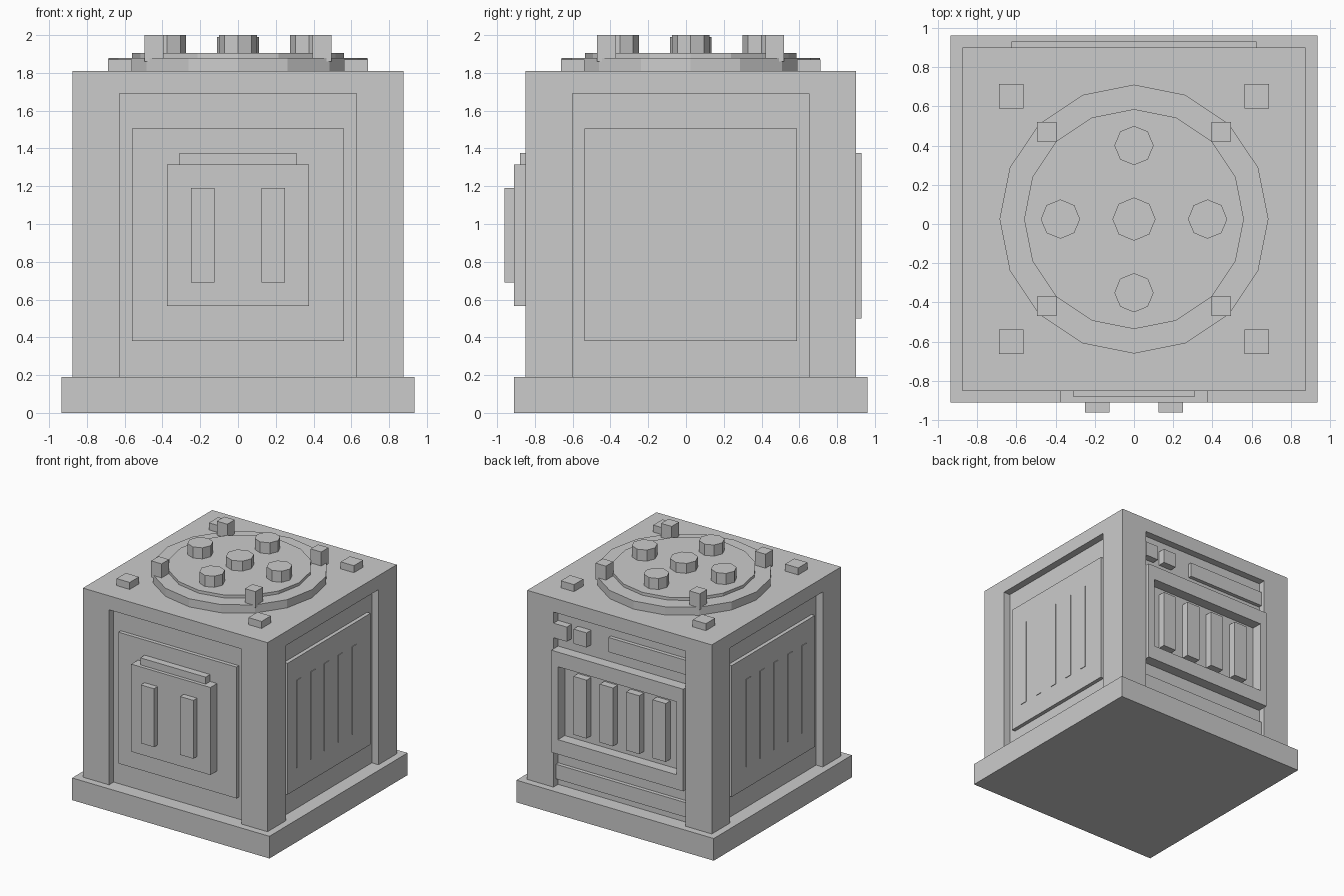
import bpy
import math

if "Cube" in bpy.data.objects:
    bpy.data.objects.remove(bpy.data.objects["Cube"])

CY = 0.025  # body centre in y
grey = bpy.data.materials.new("grey")
grey.diffuse_color = (0.6, 0.6, 0.6, 1)
grey.use_nodes = True
grey.node_tree.nodes["Principled BSDF"].inputs["Base Color"].default_value = grey.diffuse_color


def box(name, x, y, z):
    """Box from (min, max) ranges on each axis."""
    bpy.ops.mesh.primitive_cube_add(size=1, location=[sum(r) / 2 for r in (x, y, z)])
    ob = bpy.context.object
    ob.name = name
    ob.scale = [abs(r[1] - r[0]) for r in (x, y, z)]
    bpy.ops.object.transform_apply(location=False, rotation=False, scale=True)
    ob.data.materials.append(grey)
    return ob


def disc(name, x, y, r, z0, z1, sides):
    """Upright prism with a corner on the x axis."""
    bpy.ops.mesh.primitive_cylinder_add(vertices=sides, radius=r, depth=z1 - z0,
                                        location=(x, y, (z0 + z1) / 2))
    ob = bpy.context.object
    ob.name = name
    ob.data.materials.append(grey)
    return ob


def span(c, half):
    return (c - half, c + half)


def cut(target, cutter):
    m = target.modifiers.new("cut", 'BOOLEAN')
    m.operation = 'DIFFERENCE'
    m.solver = 'EXACT'
    m.object = cutter
    cutter.hide_render = True
    cutter.hide_set(True)


# Base and body with a recess in each side
box("base", (-.935, .935), (-.91, .96), (0, .19))
body = box("body", (-.875, .875), (-.85, .90), (.19, 1.81))
recess_z = (.1, 1.69)
cut(body, box("front_recess_cutter", (-.627, .627), (-1, -.7875), recess_z))
cut(body, box("back_recess_cutter", (-.627, .627), (.8375, 1.1), recess_z))
for side, s in (("right", 1), ("left", -1)):
    cut(body, box(side + "_recess_cutter", (s * .8125, s * 1.1), span(CY, .627), recess_z))

# Front: panel, raised box, lip and two bars
box("front_panel", (-.56, .56), (-.82, -.77), (.38, 1.505))
box("front_box", (-.375, .375), (-.91, -.80), (.565, 1.315))
box("front_lip", (-.31, .31), (-.88, -.80), (1.315, 1.375))
for s in (-1, 1):
    box("front_bar", span(s * .1865, .0625), (-.96, -.90), (.69, 1.19))

# Sides: panel with five thin slats
for side, s in (("right", 1), ("left", -1)):
    box(side + "_panel", (s * .79, s * .845), span(CY, .5625), (.38, 1.505))
    for i in range(5):
        box(side + "_slat", (s * .83, s * .85), span(-.385 + i * .1875, .031), (.565, 1.315))

# Back: open frame with four bars
frame = box("back_frame", (-.625, .625), (.83, .93), (.5, 1.375))
cut(frame, box("back_window_cutter", (-.5625, .5625), (.7, 1.1), (.625, 1.25)))
for i in range(4):
    box("back_bar", span(-.375 + i * .25, .0625), (.82, .90), (.69, 1.19))

# Back: two knobs and a strip above the frame, a strip below it
for x in (.375, .5625):
    box("back_knob", span(x, .0625), (.82, .90), (1.47, 1.595))
box("back_upper_strip", (-.625, .125), (.82, .87), (1.47, 1.595))
box("back_lower_strip", (-.625, .625), (.82, .87), (.25, .375))

# Top: two stacked discs and five studs
disc("lower_disc", 0, CY, .685, 1.80, 1.88, 16)
disc("upper_disc", 0, CY, .56, 1.87, 1.905, 16)
disc("centre_stud", 0, CY, .11, 1.89, 1.99, 8)
for i in range(4):
    a = i * math.pi / 2
    disc("outer_stud", .375 * math.cos(a), CY + .375 * math.sin(a), .10, 1.89, 2.0, 8)

# Top: clamps on the disc rim and corner pads
for sx in (-1, 1):
    for sy in (-1, 1):
        box("rim_clamp", span(sx * .445, .05), span(CY + sy * .445, .05), (1.86, 2.0))
        box("corner_pad", span(sx * .625, .0625), span(CY + sy * .625, .0625), (1.80, 1.87))
